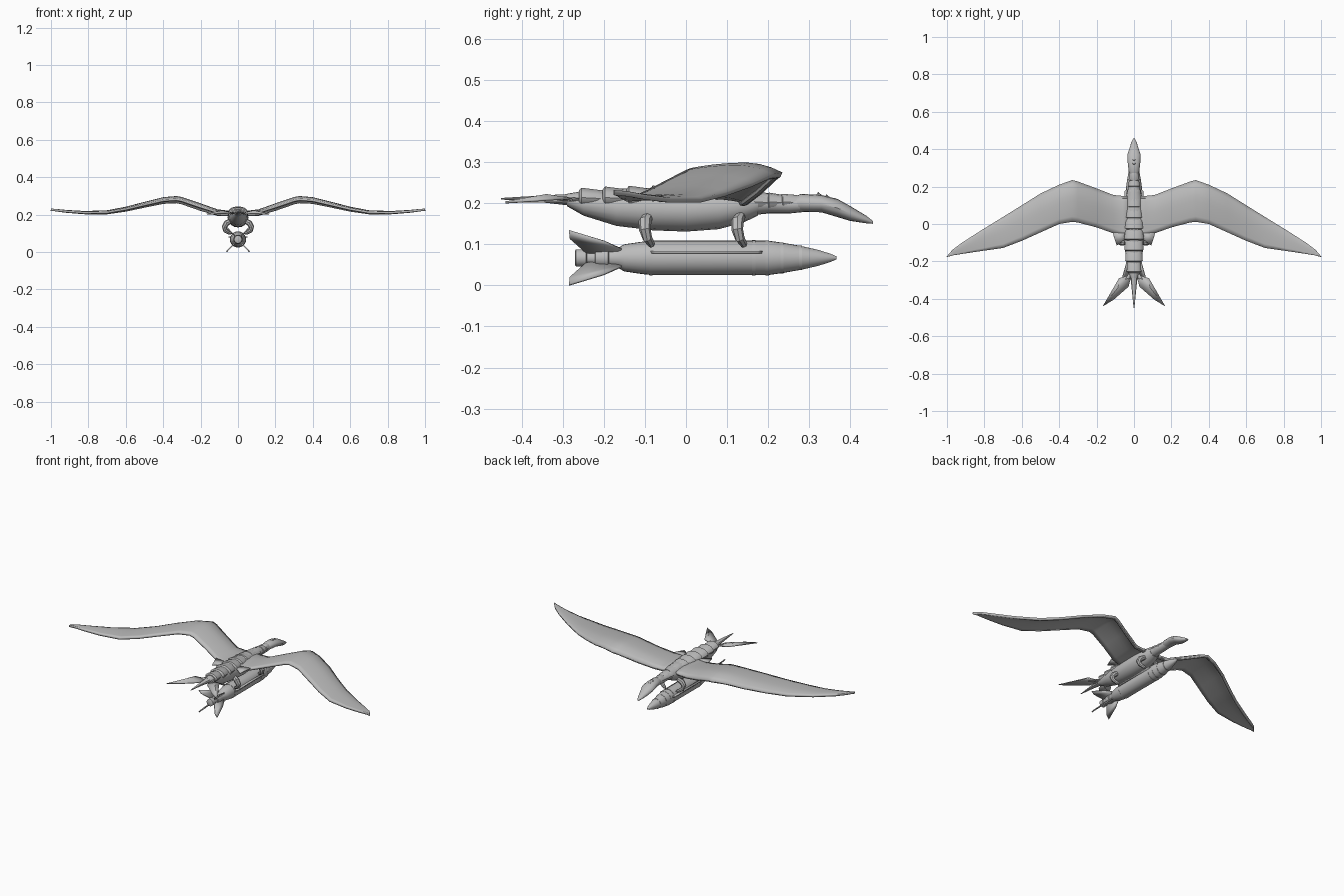
import bpy, math
from mathutils import Vector

default_cube = bpy.data.objects.get("Cube")
if default_cube:
    bpy.data.objects.remove(default_cube, do_unlink=True)

grey = bpy.data.materials.new("plain grey")
grey.use_nodes = True
grey.diffuse_color = (0.5, 0.5, 0.5, 1)
grey.node_tree.nodes["Principled BSDF"].inputs["Base Color"].default_value = (0.5, 0.5, 0.5, 1)


def make_object(name, verts, faces, mirrored=False, thickness=0, offset=0, angle=35):
    """Create a shaded object, optionally thickened and mirrored across x."""
    mesh = bpy.data.meshes.new(name)
    mesh.from_pydata(verts, [], faces)
    mesh.update()
    mesh.materials.append(grey)
    obj = bpy.data.objects.new(name, mesh)
    bpy.context.scene.collection.objects.link(obj)
    if thickness:
        solid = obj.modifiers.new("Thickness", "SOLIDIFY")
        solid.thickness = thickness
        solid.offset = offset
    if mirrored:
        obj.modifiers.new("Mirror", "MIRROR").use_mirror_merge = False
    bpy.ops.object.select_all(action="DESELECT")
    obj.select_set(True)
    bpy.context.view_layer.objects.active = obj
    bpy.ops.object.shade_smooth_by_angle(angle=math.radians(angle))
    return obj


def loft(name, rings, sides=16, angle=35):
    """Skin ellipses given as (y, centre z, half width, half height), tail to head."""
    verts, faces = [], []
    for y, z, rx, rz in rings:
        for i in range(sides):
            a = math.tau * i / sides
            verts.append((rx * math.cos(a), y, z + rz * math.sin(a)))
    for r in range(len(rings) - 1):
        for i in range(sides):
            j = (i + 1) % sides
            a, b = r * sides, (r + 1) * sides
            faces.append((a + i, b + i, b + j, a + j))
    faces.append(tuple(range(sides)))
    faces.append(tuple(reversed(range(len(verts) - sides, len(verts)))))
    return make_object(name, verts, faces, angle=angle)


def tube(name, path, radii, sides=8):
    """Tapered mirrored limb swept along a path in an x-z plane with varying y."""
    verts, faces = [], []
    points = [Vector(p) for p in path]
    last = len(points) - 1
    for k, p in enumerate(points):
        tangent = (points[min(k + 1, last)] - points[max(k - 1, 0)]).normalized()
        u = tangent.cross(Vector((0, 1, 0))).normalized()
        v = tangent.cross(u)
        for i in range(sides):
            a = math.tau * i / sides
            verts.append(p + radii[k] * (u * math.cos(a) + v * math.sin(a)))
    for k in range(last):
        for i in range(sides):
            j = (i + 1) % sides
            a, b = k * sides, (k + 1) * sides
            faces.append((a + i, a + j, b + j, b + i))
    faces.append(tuple(reversed(range(sides))))
    faces.append(tuple(range(last * sides, len(verts))))
    return make_object(name, verts, faces, mirrored=True)


# Creature body, neck and head
loft("body", [(-.29, .208, .018, .015), (-.25, .2, .032, .03), (-.17, .19, .045, .045),
              (-.08, .186, .053, .052), (0, .184, .056, .053), (.08, .187, .054, .05),
              (.14, .193, .045, .04), (.175, .2, .034, .03)])
loft("neck", [(.15, .2, .036, .03), (.2, .2, .028, .025), (.25, .196, .025, .021),
              (.3, .198, .024, .018)])
loft("head", [(.265, .198, .022, .018), (.28, .201, .028, .022), (.33, .199, .034, .021),
              (.37, .188, .036, .022), (.4, .175, .026, .018), (.44, .16, .013, .009),
              (.456, .153, .004, .003)])
loft("tail_spike", [(-.45, .211, .002, .002), (-.36, .211, .011, .008),
                    (-.27, .208, .02, .016)], sides=10)

# Overlapping back plates: each flares towards its rear edge
for i in range(7):
    y = -.255 + .058 * i
    swell = math.sin(math.pi * (i + 1.6) / 9)
    w, h = .024 + .029 * swell, .018 + .012 * swell
    loft(f"back_plate_{i + 1}", [(y - .006, .212, w * .8, h * .8), (y, .214, w, h),
                                 (y + .04, .212, w * .94, h * .88),
                                 (y + .064, .21, w * .75, h * .65)], sides=14)
for i in range(3):
    y = .168 + .034 * i
    w = .037 - .004 * i
    loft(f"neck_plate_{i + 1}", [(y - .003, .202, w * .8, .02), (y, .203, w, .026 - .003 * i),
                                 (y + .036, .202, w * .75, .018)], sides=12)

# Knobs along the brow
for i in range(5):
    y = .325 + .02 * i
    z = .219 - .0045 * i - .0011 * i * i
    loft(f"head_knob_{i + 1}", [(y - .008, z, .003, .002), (y - .003, z + .001, .009, .007),
                                (y + .012, z - .006, .003, .002)], sides=8)

# Wings: span stations of x, leading y, trailing y, crest height, camber
stations = [(.02, .15, -.07, .226, .01), (.06, .15, -.065, .222, .012),
            (.11, .155, -.05, .228, .018), (.2, .19, -.018, .26, .024),
            (.3, .227, .008, .294, .024), (.33, .235, .012, .299, .024),
            (.4, .21, .0, .293, .022), (.5, .163, -.045, .268, .018),
            (.6, .1, -.09, .242, .014), (.7, .038, -.128, .223, .01),
            (.82, -.036, -.145, .219, .006), (.92, -.1, -.16, .225, .004),
            (.97, -.137, -.168, .23, .002), (1, -.172, -.177, .232, 0)]
chord = 8
verts, faces = [], []
for x, lead, trail, crest, camber in stations:
    for j in range(chord + 1):
        t = j / chord
        bend = (1 - t / .4) ** 2 if t < .4 else .55 * ((t - .4) / .6) ** 2
        verts.append((x, lead + (trail - lead) * t, crest - camber * bend))
for s in range(len(stations) - 1):
    for j in range(chord):
        a, b = s * (chord + 1) + j, (s + 1) * (chord + 1) + j
        faces.append((a, a + 1, b + 1, b))
make_object("wings", verts, faces, mirrored=True, thickness=.012, offset=-1)

# Arm bone thickening the leading edge beneath each wing
tube("wing_arm", [(x, lead - .012, crest - camber - .007)
                  for x, lead, trail, crest, camber in stations[:-1]],
     [.011 - .0007 * i for i in range(len(stations) - 1)])

# Membrane points behind the wing roots
make_object("wing_root_point", [(.03, -.05, .214), (.115, -.045, .218),
                                (.092, -.115, .21), (.045, -.08, .212)],
            [(0, 3, 2, 1)], mirrored=True, thickness=.006)

# Flat tail vanes, ridged along the middle
make_object("tail_vane", [(.012, -.27, .206), (.08, -.29, .212), (.167, -.44, .202),
                          (.11, -.405, .204), (.03, -.335, .205), (.085, -.34, .22)],
            [(0, 5, 1), (1, 5, 2), (2, 5, 3), (3, 5, 4), (4, 5, 0)],
            mirrored=True, thickness=.005, angle=20)
make_object("tail_barb", [(.015, -.24, .208), (.04, -.285, .212),
                          (.06, -.315, .21), (.02, -.29, .207)],
            [(0, 3, 2, 1)], mirrored=True, thickness=.006)

# Gripping limbs curling down around the rocket
for name, y in (("rear_leg", -.1), ("front_leg", .125)):
    tube(name, [(.036, y + .008, .168), (.06, y, .155), (.073, y, .135),
                (.068, y + .006, .115), (.045, y + .016, .1), (.034, y + .02, .098)],
         [.012, .016, .014, .012, .009, .003])

# Rocket hull, turned from one profile
axis = .067
profile = [(-.27, .018), (-.268, .021), (-.243, .021), (-.241, .017), (-.222, .018),
           (-.22, .022), (-.19, .025), (-.188, .022), (-.165, .025), (-.15, .033),
           (-.11, .039), (-.082, .042), (.2, .042), (.235, .037), (.28, .029),
           (.32, .02), (.352, .01), (.366, .004)]
loft("rocket_hull", [(y, axis, r, r) for y, r in profile], sides=24)
for i, (y, r) in enumerate(((-.085, .0425), (.165, .0435), (.198, .0425), (.234, .038), (.279, .030))):
    loft(f"rocket_band_{i + 1}", [(y - .004, axis, r, r), (y + .004, axis, r, r)], sides=24)

# Side rails on the hull
make_object("rocket_rail", [(.035, -.09, .081), (.05, -.075, .081),
                            (.05, .175, .081), (.035, .19, .081)],
            [(0, 1, 2, 3)], mirrored=True, thickness=.006)

# Four swept fins in a cross, two per side
for name, sign in (("upper_fin", 1), ("lower_fin", -1)):
    d = Vector((.68, 0, .73 * sign))
    fin = [(.014, -.24), (.022, -.145), (.055, -.2), (.09, -.285), (.066, -.283)]
    corners = [d * r + Vector((0, y, axis)) for r, y in fin]
    make_object(name, corners, [(0, 1, 2, 3, 4)], mirrored=True, thickness=.006)
